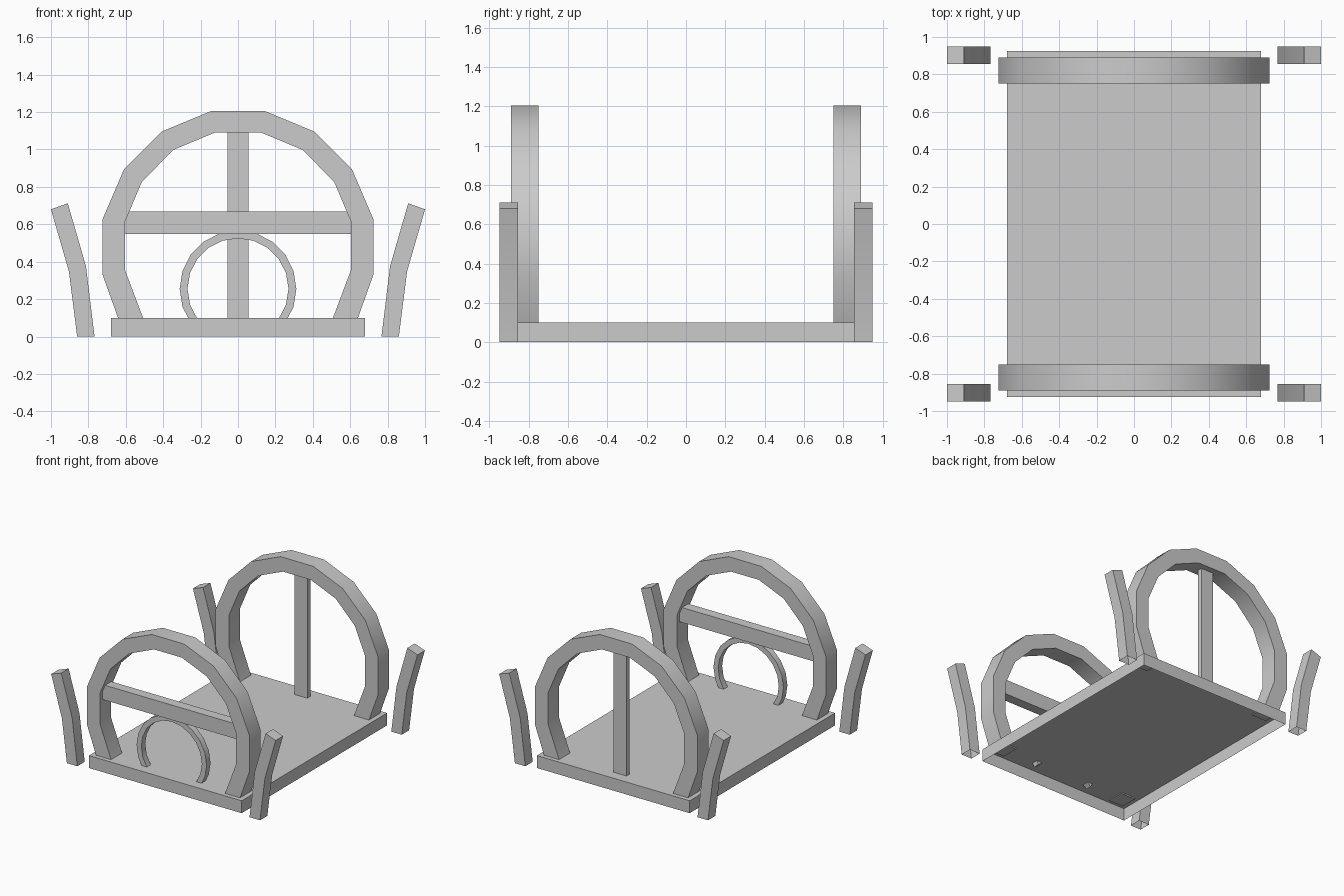
import bpy, bmesh, math

if "Cube" in bpy.data.objects:
    bpy.data.objects.remove(bpy.data.objects["Cube"])


def finish(name, bm, smooth=False):
    bmesh.ops.recalc_face_normals(bm, faces=bm.faces[:])
    me = bpy.data.meshes.new(name)
    bm.to_mesh(me)
    bm.free()
    ob = bpy.data.objects.new(name, me)
    bpy.context.collection.objects.link(ob)
    if smooth:
        bpy.ops.object.select_all(action='DESELECT')
        bpy.context.view_layer.objects.active = ob
        ob.select_set(True)
        bpy.ops.object.shade_smooth_by_angle(angle=math.radians(30))
    return ob


def strip(name, outer, inner, y0, y1, open_start=False):
    """Band between two xz polylines, extruded along y."""
    bm = bmesh.new()
    rows = []
    for (ox, oz), (ix, iz) in zip(outer, inner):
        rows.append([bm.verts.new(c) for c in
                     ((ox, y0, oz), (ix, y0, iz), (ix, y1, iz), (ox, y1, oz))])
    for a, b in zip(rows, rows[1:]):
        for k in range(4):
            n = (k + 1) % 4
            bm.faces.new((a[k], a[n], b[n], b[k]))
    cap = bm.faces.new(rows[-1])
    if not open_start:
        bm.faces.new(rows[0])
    bmesh.ops.recalc_face_normals(bm, faces=bm.faces[:])
    return finish(name, bm, True)


def box(name, x, y0, y1, z0, z1, open_bottom=False):
    bm = bmesh.new()
    bmesh.ops.create_cube(bm, size=1)
    for v in bm.verts:
        v.co = (v.co.x * 2 * x, y1 if v.co.y > 0 else y0, z1 if v.co.z > 0 else z0)
    if open_bottom:
        low = [f for f in bm.faces if all(v.co.z == z0 for v in f.verts)]
        bmesh.ops.delete(bm, geom=low, context='FACES_ONLY')
    return finish(name, bm)


def mirrored(half):
    return half + [(-x, z) for x, z in reversed(half)]


# Base tray, open underneath
box("base", 0.68, -0.925, 0.925, 0.0, 0.10, open_bottom=True)

# Large end arches
outer = mirrored([(0.638, 0.09), (0.724, 0.33), (0.724, 0.627), (0.61, 0.893),
                  (0.407, 1.096), (0.145, 1.205)])
inner = mirrored([(0.504, 0.09), (0.605, 0.358), (0.605, 0.612), (0.514, 0.827),
                  (0.345, 0.998), (0.124, 1.09)])
for name, y in (("front_arch", -0.82), ("back_arch", 0.82)):
    strip(name, outer, inner, y - 0.07, y + 0.07)

# Front crossbar and back post
box("front_crossbar", 0.63, -0.86, -0.78, 0.547, 0.667)
box("back_post", 0.057, 0.80, 0.84, 0.095, 1.10)


# Small front ring, 18 degree steps
def arc(r):
    return [(r * math.cos(math.radians(a)), 0.255 + r * math.sin(math.radians(a)))
            for a in range(-36, 217, 18)]


strip("front_ring", arc(0.312), arc(0.27), -0.845, -0.795)

# Bent corner legs, open underneath
leg_out = [(0.86, 0.0), (0.904, 0.348), (1.0, 0.68)]
leg_in = [(0.767, 0.0), (0.813, 0.376), (0.91, 0.712)]
for sx, side in ((1, "right"), (-1, "left")):
    for y, end in ((-0.902, "front"), (0.902, "back")):
        strip(f"{end}_{side}_leg", [(sx * x, z) for x, z in leg_out],
              [(sx * x, z) for x, z in leg_in], y - 0.047, y + 0.047, open_start=True)
